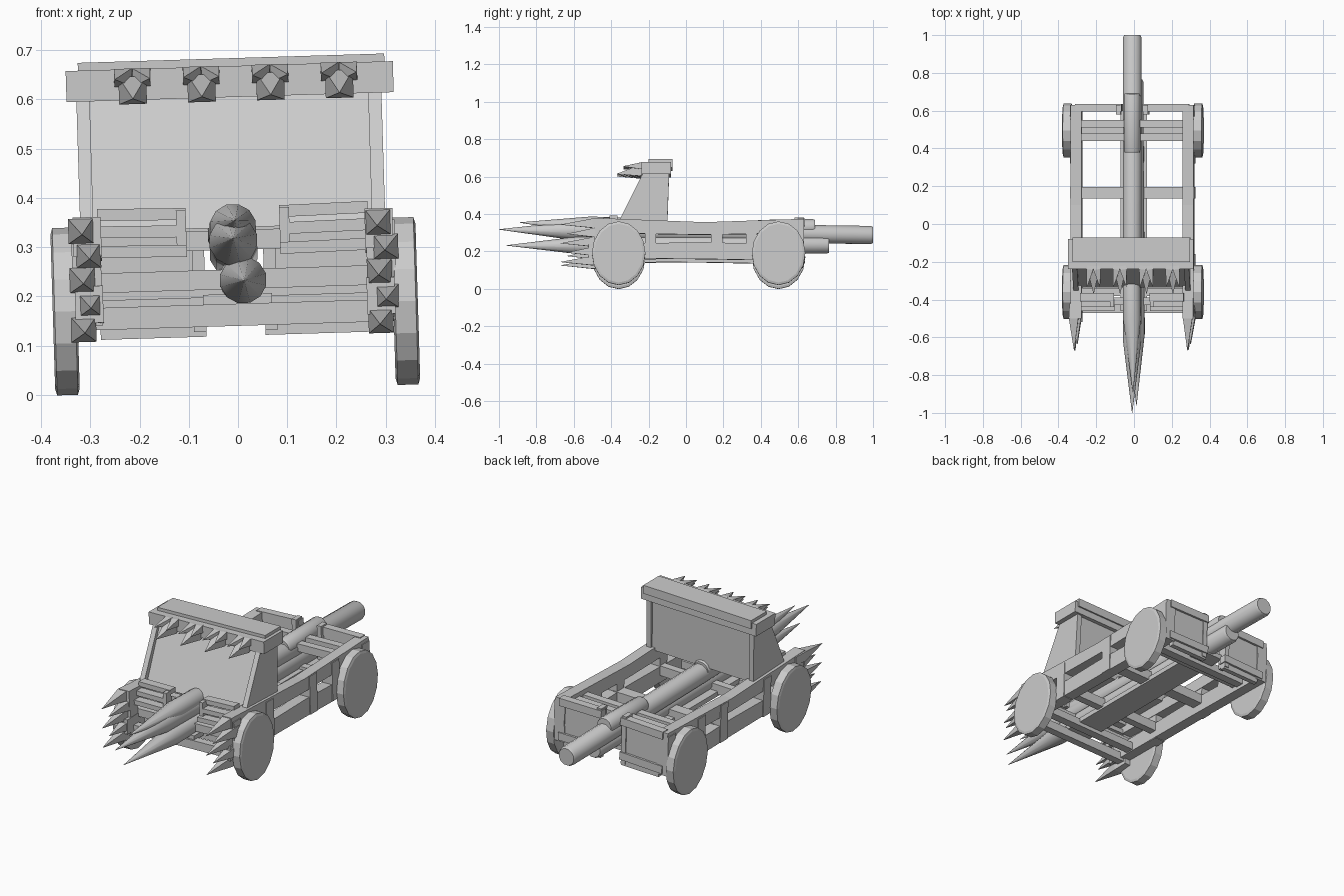
import bpy, bmesh, math
from mathutils import Matrix, Vector

if "Cube" in bpy.data.objects:
    bpy.data.objects.remove(bpy.data.objects["Cube"])

GREY = (0.6, 0.6, 0.6, 1)
wood = bpy.data.materials.new("plain_grey")
wood.use_nodes = True
wood.diffuse_color = GREY
wood.node_tree.nodes["Principled BSDF"].inputs["Base Color"].default_value = GREY

# The whole wagon leans slightly to one side
LEAN = Matrix.Rotation(math.radians(-1.75), 4, 'Y')


def finish(name, bm, smooth=False):
    bmesh.ops.recalc_face_normals(bm, faces=bm.faces)
    bm.transform(LEAN)
    mesh = bpy.data.meshes.new(name)
    bm.to_mesh(mesh)
    bm.free()
    mesh.materials.append(wood)
    ob = bpy.data.objects.new(name, mesh)
    bpy.context.collection.objects.link(ob)
    if smooth:
        bpy.ops.object.select_all(action='DESELECT')
        ob.select_set(True)
        bpy.context.view_layer.objects.active = ob
        bpy.ops.object.shade_smooth_by_angle(angle=math.radians(40))


def box(name, x, y, z, tilt=0):
    """Box from (low, high) ranges, with an optional roll in degrees."""
    bm = bmesh.new()
    size = [b - a for a, b in (x, y, z)]
    mid = [(a + b) / 2 for a, b in (x, y, z)]
    m = Matrix.Translation(mid) @ Matrix.Rotation(math.radians(tilt), 4, 'Y')
    bmesh.ops.create_cube(bm, size=1, matrix=m @ Matrix.Diagonal((*size, 1)))
    finish(name, bm)


def prism(name, profile, x0, x1):
    """Side profile of (y, z) points, extruded across x."""
    bm = bmesh.new()
    face = bm.faces.new([bm.verts.new((x0, y, z)) for y, z in profile])
    ext = bmesh.ops.extrude_face_region(bm, geom=[face])["geom"]
    verts = [v for v in ext if isinstance(v, bmesh.types.BMVert)]
    bmesh.ops.translate(bm, verts=verts, vec=(x1 - x0, 0, 0))
    finish(name, bm)


def lathe(name, rings, start, end, sides):
    """Rings of (distance, radius) along the line from start to end."""
    bm = bmesh.new()
    start, end = Vector(start), Vector(end)
    turn = (end - start).to_track_quat('Z', 'Y').to_matrix().to_4x4()
    loops = []
    for d, r in rings:
        loops.append([bm.verts.new((r * math.cos(a), r * math.sin(a), d))
                      for a in (2 * math.pi * (i + 0.5) / sides for i in range(sides))])
    for low, high in zip(loops, loops[1:]):
        for i in range(sides):
            j = (i + 1) % sides
            bm.faces.new((low[i], low[j], high[j], high[i]))
    bm.faces.new(loops[0])
    bm.faces.new(loops[-1])
    bm.transform(Matrix.Translation(start) @ turn)
    finish(name, bm, smooth=sides > 6)


def spike(name, base, tip, radius):
    length = (Vector(tip) - Vector(base)).length
    lathe(name, [(0, radius * 0.8), (length * 0.3, radius),
                 (length, 0.001)], base, tip, 4)


def mirrored(x0, x1, s):
    return tuple(sorted((s * x0, s * x1)))


# Ram made of three pointed logs and a short stub on top at the back
for name, rear, tip, r in (("main_log", (0, 1.0, 0.288), (0, -1.0, 0.318), 0.05),
                           ("upper_log", (-0.005, -0.1, 0.325), (0.005, -0.89, 0.355), 0.048),
                           ("lower_log", (0.01, 0.765, 0.235), (0.02, -0.96, 0.232), 0.048)):
    length = (Vector(tip) - Vector(rear)).length
    lathe(name, [(0, r * 0.88), (0.012, r), (length - 0.38, r),
                 (length, 0.001)], rear, tip, 12)
lathe("upper_stub", [(0, 0.04), (0.012, 0.045), (0.3, 0.045), (0.312, 0.04)],
      (0, 0.69, 0.33), (0, 0.38, 0.325), 12)

# Sides: rails, posts, wheels, end boards and spike columns
for s, side in ((-1, "right"), (1, "left")):
    rail_x = mirrored(0.268, 0.325, s)
    prism(side + "_upper_rail", [(-0.5, 0.29), (0.1, 0.28), (0.63, 0.29),
                                 (0.63, 0.365), (0.1, 0.347), (-0.5, 0.37)], *rail_x)
    prism(side + "_lower_rail", [(-0.52, 0.155), (0.1, 0.15), (0.63, 0.14),
                                 (0.63, 0.225), (0.1, 0.24), (-0.52, 0.23)], *rail_x)
    for n, y in enumerate((-0.46, -0.19, 0.165, 0.35, 0.6)):
        box(f"{side}_post_{n}", mirrored(0.27, 0.329, s), (y - 0.03, y + 0.03), (0.149, 0.346))
    for end, y in (("front", -0.36), ("rear", 0.495)):
        bm = bmesh.new()
        m = (Matrix.Translation((s * 0.346, y, 0.18)) @ Matrix.Diagonal((1, 0.143, 0.17, 1))
             @ Matrix.Rotation(math.pi / 2, 4, 'Y'))
        bmesh.ops.create_cone(bm, cap_ends=True, segments=16, radius1=1, radius2=1,
                              depth=0.042, matrix=m)
        caps = [f for f in bm.faces if len(f.verts) > 4]
        bmesh.ops.inset_region(bm, faces=caps, thickness=0.013, depth=0.004)
        finish(f"{end}_{side}_wheel", bm)
    # Rear board with its top and bottom straps
    board = mirrored(0.06, 0.275, s)
    box(side + "_rear_board", board, (0.6, 0.625), (0.12, 0.345))
    for n, z in enumerate((0.15, 0.33)):
        box(f"{side}_rear_strap_{n}", mirrored(0.055, 0.3, s), (0.595, 0.636), (z, z + 0.04), s)
    box(side + "_rear_upright", mirrored(0.06, 0.085, s), (0.58, 0.63), (0.13, 0.38))
    # Front slats stepping back as they rise
    for n, (y, z) in enumerate(((-0.46, 0.285), (-0.44, 0.325), (-0.41, 0.36))):
        box(f"{side}_front_slat_{n}", mirrored(0.095, 0.275, s), (y, y + 0.045), (z, z + 0.024), -s)
    box(side + "_front_upright", mirrored(0.095, 0.115, s), (-0.44, -0.4), (0.285, 0.378))
    # Column of spikes at the front corner
    for n, z in enumerate((0.145, 0.195, 0.245, 0.295, 0.345)):
        x = s * 0.303 + (0.007 if n % 2 else -0.007)
        spike(f"{side}_corner_spike_{n}", (x, -0.42, z),
              (x - s * 0.003, -0.67 + 0.035 * (n % 2), z - 0.01), 0.036)

# Cross members
for name, y, z, h in (("front_low_beam", -0.47, 0.14, 0.045),
                      ("front_mid_beam", -0.43, 0.215, 0.04),
                      ("middle_beam", 0.135, 0.19, 0.05),
                      ("shield_beam", -0.2, 0.19, 0.05),
                      ("rear_low_beam", 0.44, 0.17, 0.05),
                      ("rear_inner_beam", 0.44, 0.295, 0.04),
                      ("rear_outer_beam", 0.51, 0.3, 0.04)):
    box(name, (-0.29, 0.29), (y, y + (0.062 if name == "middle_beam" else 0.04)), (z, z + h))
for end, y in (("front", -0.36), ("rear", 0.495)):
    box(end + "_axle", (-0.34, 0.34), (y - 0.022, y + 0.022), (0.16, 0.2))
box("ram_cradle", (-0.065, 0.075), (-0.46, 0.6), (0.18, 0.205))

# Shield: sloping front, upright back, cheeks and top beam
prism("shield", [(-0.335, 0.34), (-0.11, 0.34), (-0.1, 0.63), (-0.205, 0.63)], -0.285, 0.3)
for s, side in ((-1, "right"), (1, "left")):
    prism(side + "_shield_cheek", [(-0.355, 0.36), (-0.1, 0.34), (-0.09, 0.62),
                                   (-0.225, 0.62)], *mirrored(0.283, 0.31, s))
box("shield_top_beam", (-0.33, 0.335), (-0.237, -0.08), (0.605, 0.668))
box("shield_cap", (-0.305, 0.318), (-0.2, -0.072), (0.64, 0.684))

# Teeth along the top beam
for n in range(4):
    x = -0.195 + 0.14 * n
    spike(f"tooth_{n}_lower", (x, -0.2, 0.632), (x, -0.37, 0.608), 0.04)
    for k in (-1, 1):
        spike(f"tooth_{n}_upper_{k + 1}", (x + 0.012 * k, -0.2, 0.652),
              (x + 0.035 * k, -0.335, 0.648), 0.026)
